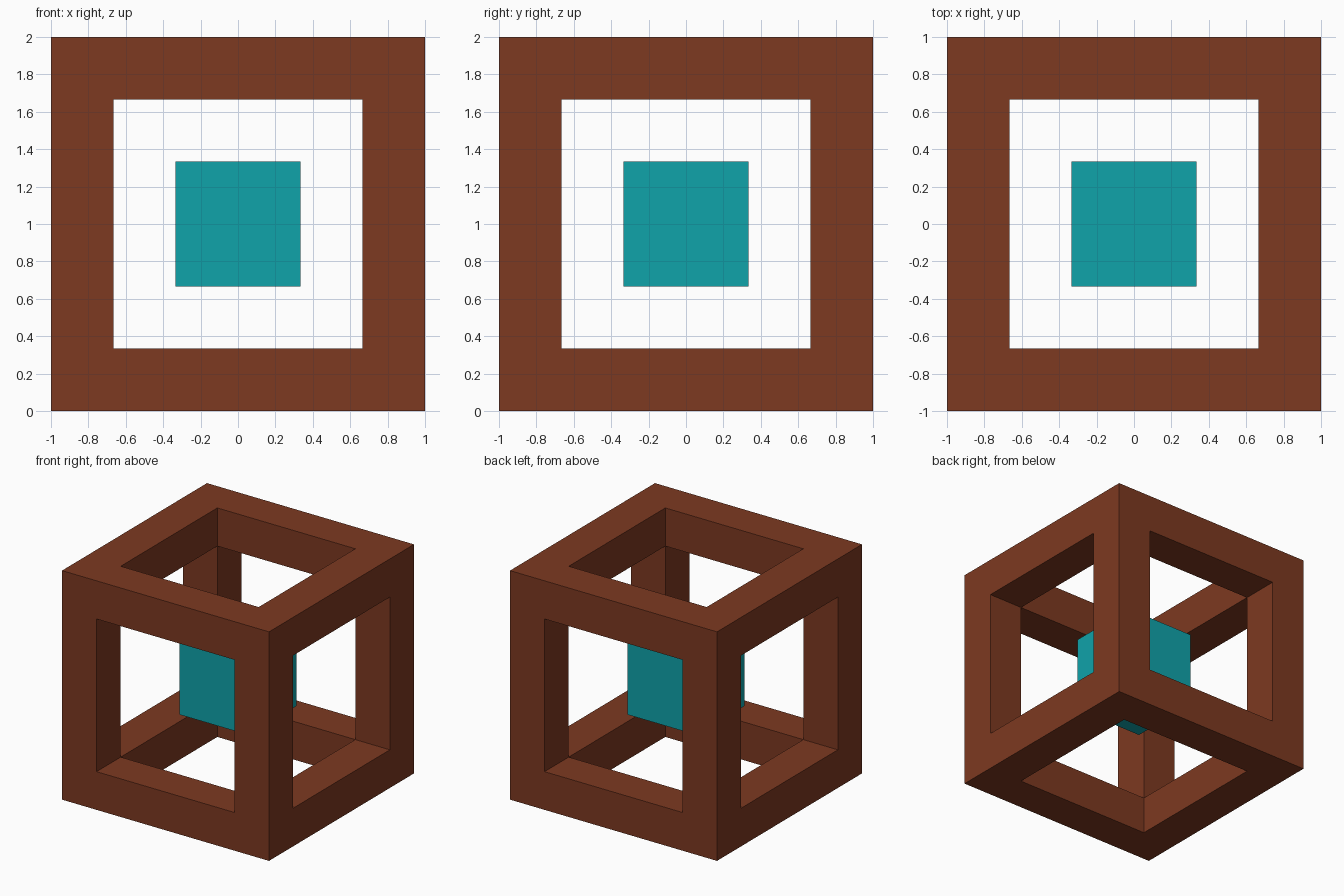
import bpy
import bmesh

if "Cube" in bpy.data.objects:
    bpy.data.objects.remove(bpy.data.objects["Cube"])

BAR = 1 / 3  # thickness of the frame bars


def material(name, color):
    mat = bpy.data.materials.new(name)
    mat.diffuse_color = (*color, 1)
    mat.use_nodes = True
    mat.node_tree.nodes["Principled BSDF"].inputs["Base Color"].default_value = mat.diffuse_color
    return mat


def make_object(name, bm, mat):
    mesh = bpy.data.meshes.new(name)
    bm.to_mesh(mesh)
    bm.free()
    mesh.materials.append(mat)
    obj = bpy.data.objects.new(name, mesh)
    obj.location.z = 1
    bpy.context.collection.objects.link(obj)
    return obj


brown = material("rust brown", (0.205, 0.041, 0.015))
teal = material("teal", (0.005, 0.366, 0.402))

# Open cube frame: inset a window in each side, then push it in to form the bar walls
bm = bmesh.new()
bmesh.ops.create_cube(bm, size=2)
windows = list(bm.faces)
bmesh.ops.inset_individual(bm, faces=windows, thickness=BAR, use_even_offset=True)
bmesh.ops.inset_individual(bm, faces=windows, thickness=0, depth=-BAR)
bmesh.ops.delete(bm, geom=windows, context='FACES')
bmesh.ops.remove_doubles(bm, verts=bm.verts[:], dist=0.001)
bmesh.ops.recalc_face_normals(bm, faces=bm.faces[:])
make_object("cube_frame", bm, brown)

# Floating cube in the middle
bm = bmesh.new()
bmesh.ops.create_cube(bm, size=2 / 3)
make_object("inner_cube", bm, teal)
